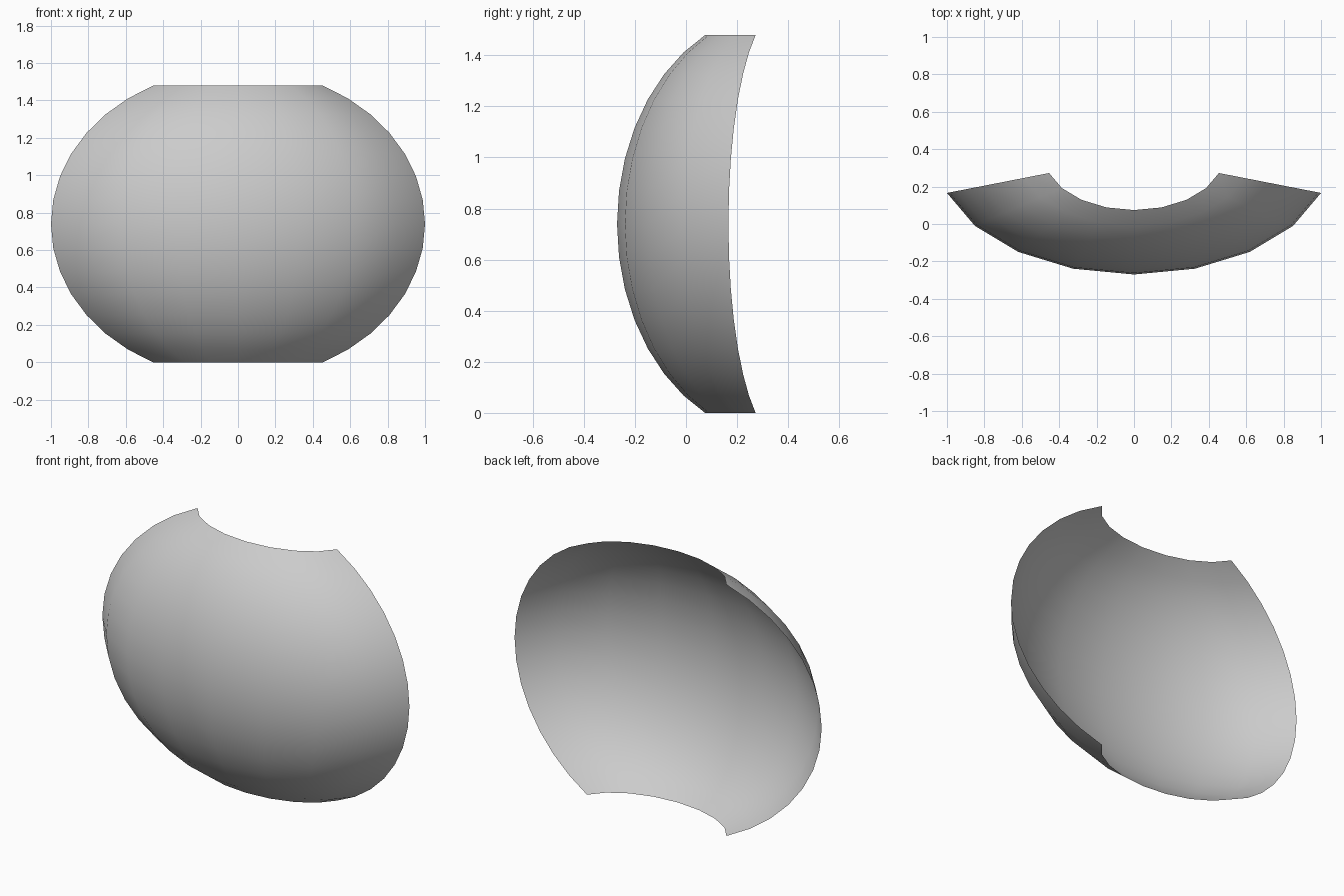
import bpy, bmesh
from math import sin, cos, radians

if "Cube" in bpy.data.objects:
    bpy.data.objects.remove(bpy.data.objects["Cube"])

# Ellipsoid the curved panel is cut from: half sizes and centre
A, B, C = 1 / sin(radians(72)), 0.631, 0.83
CY = 0.361
CZ = C * sin(radians(63))

# Open shell patch: 8 columns of 18 degrees, 14 rows of 9 degrees
bm = bmesh.new()
grid = []
for j in range(-7, 8):
    lat = radians(9 * j)
    row = []
    for i in range(-4, 5):
        lon = radians(18 * i)
        row.append(bm.verts.new((A * sin(lon) * cos(lat),
                                 CY - B * cos(lon) * cos(lat),
                                 CZ + C * sin(lat))))
    grid.append(row)
for r0, r1 in zip(grid, grid[1:]):
    for i in range(8):
        f = bm.faces.new((r0[i], r0[i + 1], r1[i + 1], r1[i]))
        f.smooth = True

mesh = bpy.data.meshes.new("curved_visor")
bm.to_mesh(mesh)
bm.free()
visor = bpy.data.objects.new("curved_visor", mesh)
bpy.context.collection.objects.link(visor)
